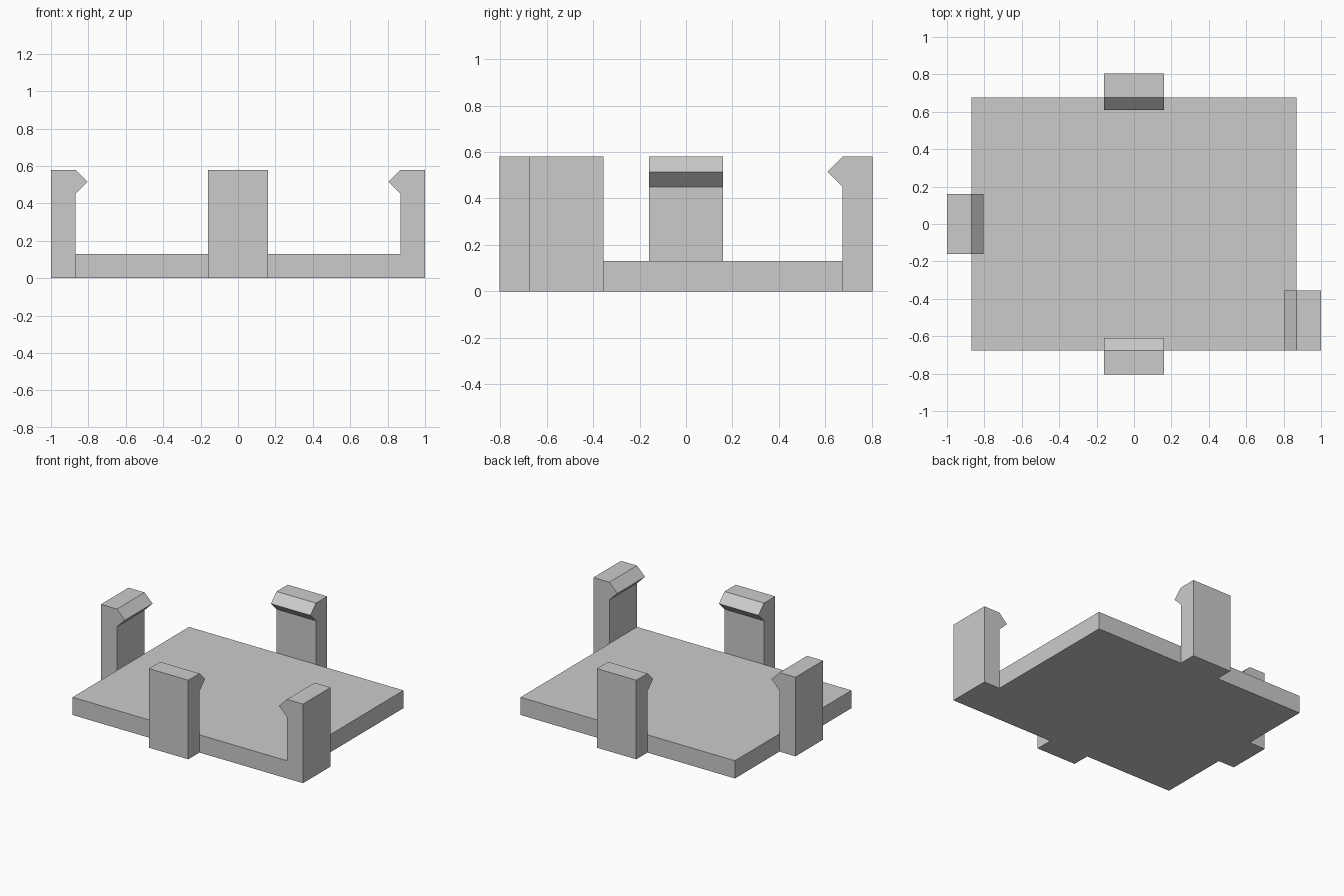
import bpy, bmesh
from math import pi
from mathutils import Matrix

cube = bpy.data.objects.get("Cube")
if cube:
    bpy.data.objects.remove(cube, do_unlink=True)

grey = bpy.data.materials.new("light grey")
grey.use_nodes = True
colour = (0.6, 0.6, 0.6, 1)
grey.diffuse_color = colour
grey.node_tree.nodes["Principled BSDF"].inputs["Base Color"].default_value = colour

HALF_X, HALF_Y, BASE_H = 0.87, 0.675, 0.13
CLIP_T, CLIP_W, CLIP_H, HOOK = 0.13, 0.32, 0.58, 0.065


def prism(name, outline, start, end, matrix=Matrix()):
    """Extrude an x-z outline along y from start to end, then place it."""
    bm = bmesh.new()
    face = bm.faces.new([bm.verts.new((x, start, z)) for x, z in outline])
    made = bmesh.ops.extrude_face_region(bm, geom=[face])["geom"]
    verts = [v for v in made if isinstance(v, bmesh.types.BMVert)]
    bmesh.ops.translate(bm, verts=verts, vec=(0, end - start, 0))
    bm.transform(matrix)
    bmesh.ops.recalc_face_normals(bm, faces=bm.faces)
    mesh = bpy.data.meshes.new(name)
    bm.to_mesh(mesh)
    bm.free()
    mesh.materials.append(grey)
    obj = bpy.data.objects.new(name, mesh)
    bpy.context.collection.objects.link(obj)


# Base plate
prism("base_plate", [(-HALF_X, 0), (HALF_X, 0), (HALF_X, BASE_H), (-HALF_X, BASE_H)],
      -HALF_Y, HALF_Y)

# Clip profile: inner face at x = 0, hook pointing inward
clip = [(0, 0), (CLIP_T, 0), (CLIP_T, CLIP_H), (0, CLIP_H),
        (-HOOK, CLIP_H - HOOK), (0, CLIP_H - 2 * HOOK)]

# Snap clips, one on each edge; the left one sits at the front corner
for name, edge, angle, shift in [
        ("left_clip", HALF_X, 0, -HALF_Y + CLIP_W / 2),
        ("back_clip", HALF_Y, pi / 2, 0),
        ("right_clip", HALF_X, pi, 0),
        ("front_clip", HALF_Y, -pi / 2, 0)]:
    place = Matrix.Rotation(angle, 4, "Z") @ Matrix.Translation((edge, shift, 0))
    prism(name, clip, -CLIP_W / 2, CLIP_W / 2, place)
